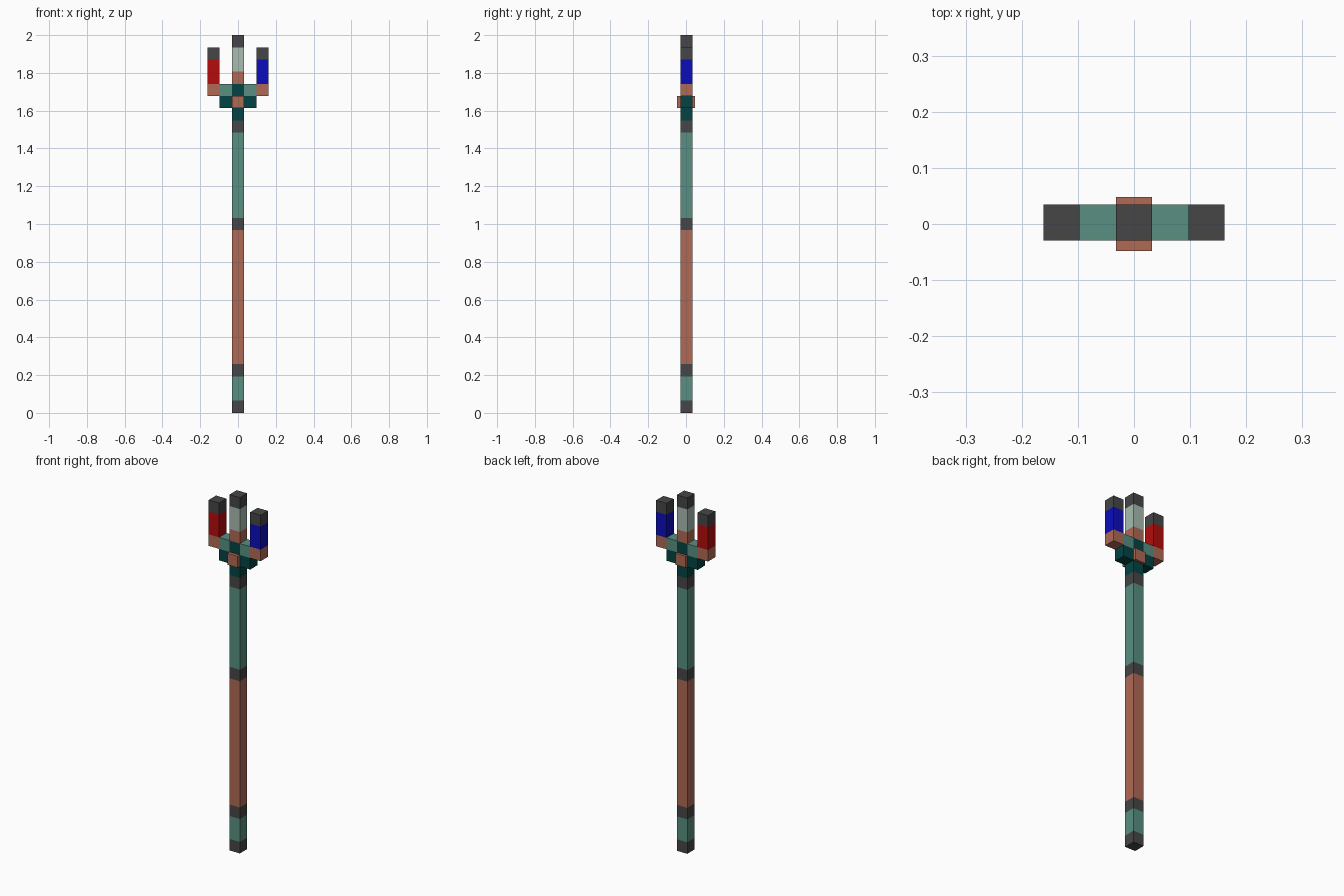
import bpy
import bmesh

if "Cube" in bpy.data.objects:
    bpy.data.objects.remove(bpy.data.objects["Cube"], do_unlink=True)

U = 2 / 31            # one block of the model
Y_SHIFT = 0.0027      # staff sits slightly behind the collar's centre


def linear(c):
    c /= 255
    return c / 12.92 if c <= 0.04045 else ((c + 0.055) / 1.055) ** 2.4


def material(name, *rgb):
    mat = bpy.data.materials.new(name)
    mat.use_nodes = True
    colour = [linear(c) for c in rgb] + [1]
    mat.diffuse_color = colour
    mat.node_tree.nodes["Principled BSDF"].inputs["Base Color"].default_value = colour
    return mat


iron = material("dark grey", 70, 70, 70)
copper = material("copper", 176, 106, 86)
teal = material("weathered teal", 88, 143, 129)
deep = material("deep teal", 4, 67, 67)
pale = material("pale green grey", 168, 188, 176)
red = material("red", 180, 12, 12)
blue = material("blue", 12, 12, 190)


def column(name, x, bottom, bands, depth=1, y=Y_SHIFT):
    """Square column of stacked colour bands: (height in blocks, material)."""
    bm = bmesh.new()
    mesh = bpy.data.meshes.new(name)
    used = []

    def ring(level):
        return [bm.verts.new(((x + sx / 2) * U, y + sy * depth * U / 2, level * U))
                for sx, sy in ((-1, -1), (1, -1), (1, 1), (-1, 1))]

    level = bottom
    low = ring(level)
    base = bm.faces.new(low[::-1])
    for height, mat in bands:
        if mat not in used:
            used.append(mat)
            mesh.materials.append(mat)
        level += height
        high = ring(level)
        for i in range(4):
            j = (i + 1) % 4
            side = bm.faces.new((low[i], low[j], high[j], high[i]))
            side.material_index = used.index(mat)
        low = high
    cap = bm.faces.new(low)
    cap.material_index = used.index(bands[-1][1])
    base.material_index = 0
    bm.to_mesh(mesh)
    bm.free()
    obj = bpy.data.objects.new(name, mesh)
    bpy.context.collection.objects.link(obj)
    return obj


# Banded staff from foot to neck
column("shaft", 0, 0, [(1, iron), (2, teal), (1, iron), (11, copper),
                       (1, iron), (7, teal), (1, iron), (1, deep)])

# Thicker collar where the fork joins the shaft
column("collar", 0, 25, [(1, copper)], depth=1.5, y=0)

# Middle prong
column("middle_prong", 0, 26, [(1, deep), (1, copper), (2, pale), (1, iron)])

# Fork arms and outer prongs on both sides
for label, side, colour in (("left", 1, blue), ("right", -1, red)):
    column(label + "_arm", side, 25, [(1, deep), (1, teal)])
    column(label + "_prong", 2 * side, 26, [(1, copper), (2, colour), (1, iron)])
